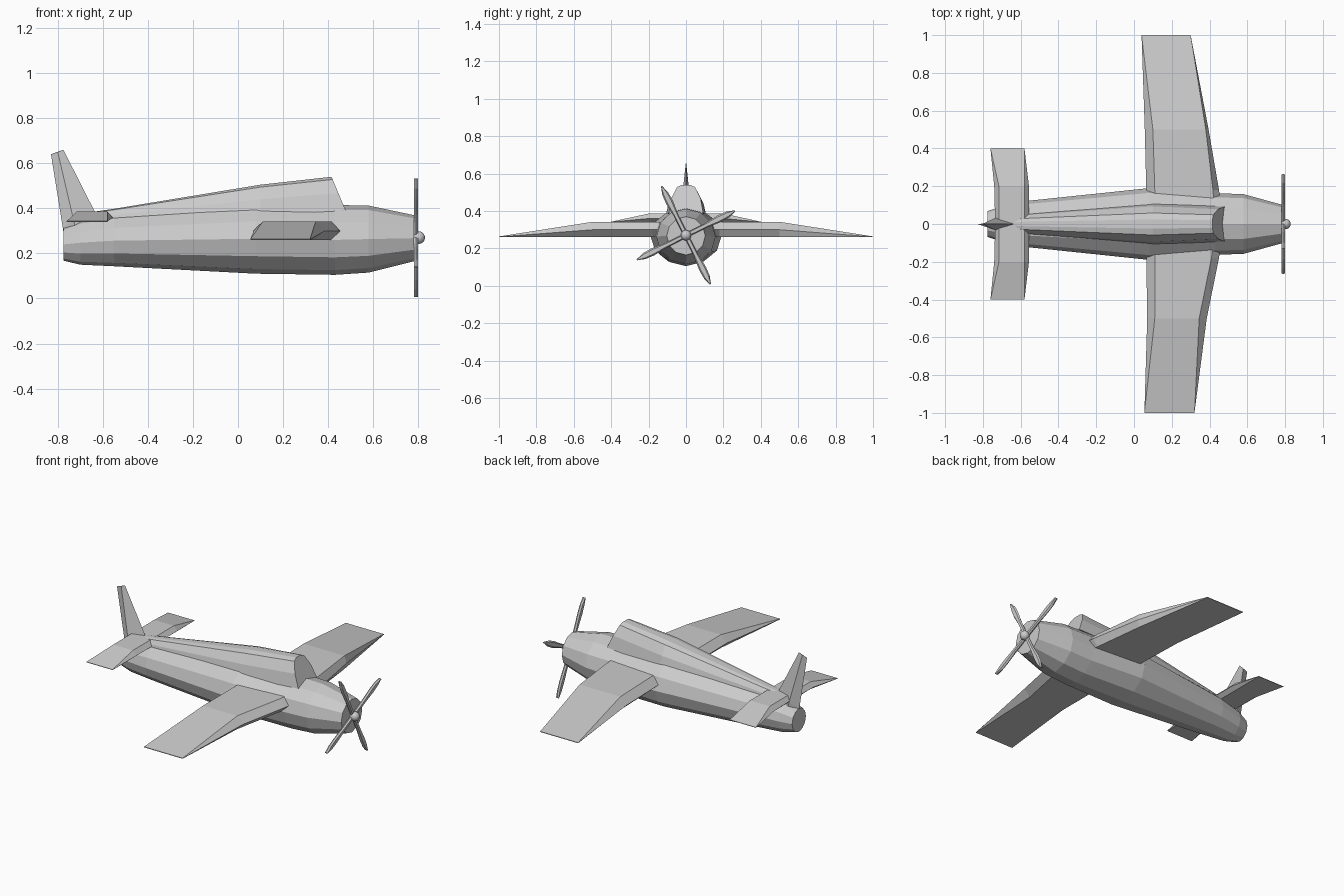
import bpy, bmesh, math
from mathutils import Matrix, Vector

if "Cube" in bpy.data.objects:
    bpy.data.objects.remove(bpy.data.objects["Cube"])


def finish(name, bm):
    bmesh.ops.remove_doubles(bm, verts=bm.verts, dist=0.0005)
    bmesh.ops.recalc_face_normals(bm, faces=bm.faces)
    me = bpy.data.meshes.new(name)
    bm.to_mesh(me)
    bm.free()
    ob = bpy.data.objects.new(name, me)
    bpy.context.collection.objects.link(ob)
    return ob


def loft(name, sections):
    """Skin closed sections with equal point counts and cap both ends."""
    bm = bmesh.new()
    rings = [[bm.verts.new(p) for p in s] for s in sections]
    n = len(rings[0])
    for a, b in zip(rings, rings[1:]):
        for i in range(n):
            j = (i + 1) % n
            bm.faces.new((a[i], a[j], b[j], b[i]))
    bm.faces.new(rings[0])
    bm.faces.new(rings[-1])
    return finish(name, bm)


# Fuselage: x, half width, bottom, top
body = [(-0.775, 0.068, 0.168, 0.312), (-0.70, 0.095, 0.15, 0.345),
        (-0.55, 0.124, 0.143, 0.37), (0.08, 0.19, 0.11, 0.42),
        (0.43, 0.163, 0.105, 0.415), (0.58, 0.158, 0.115, 0.412),
        (0.78, 0.103, 0.165, 0.37)]
rings = []
for x, w, lo, hi in body:
    c, r = (lo + hi) / 2, (hi - lo) / 2
    rings.append([(x, w * math.sin(k * math.pi / 6), c - r * math.cos(k * math.pi / 6))
                  for k in range(12)])
loft("fuselage", rings)


# Raised spine ending in the sloping windshield: x top, x base, half width, top, base
spine = [(-0.66, -0.66, 0.045, 0.382, 0.33), (-0.55, -0.55, 0.058, 0.398, 0.34),
         (0.10, 0.10, 0.11, 0.505, 0.37), (0.415, 0.478, 0.092, 0.54, 0.39)]
rings = []
for xt, xb, w, hi, lo in spine:
    half = [(w, 0.0), (w * 0.85, 0.52), (w * 0.53, 0.92), (w * 0.22, 1.0)]
    pts = half + [(-y, t) for y, t in reversed(half)]
    rings.append([(xb + (xt - xb) * t, y, lo + (hi - lo) * t) for y, t in pts])
loft("cockpit_spine", rings)


def wing_section(y, te, rear, front, le, bottom, mid, top):
    return [(te, y, mid), (rear, y, top), (front, y, top),
            (le, y, mid), (front, y, bottom), (rear, y, bottom)]


# Main wings, with slightly different sweep on each side
for name, s, rows in (
    ("wing_rear_side", 1, [(0, 0.065, 0.11, 0.43, 0.475), (0.18, 0.065, 0.11, 0.418, 0.45),
                           (0.5, 0.057, 0.10, 0.38, 0.395), (1, 0.04, 0.04, 0.30, 0.30)]),
    ("wing_front_side", -1, [(0, 0.065, 0.11, 0.43, 0.475), (0.18, 0.065, 0.11, 0.41, 0.45),
                             (0.5, 0.07, 0.11, 0.345, 0.385), (1, 0.055, 0.055, 0.32, 0.32)])):
    loft(name, [wing_section(s * y, a, b, c, d, *((0.26, 0.262, 0.264) if y == 1
                else (0.26, 0.30, 0.342))) for y, a, b, c, d in rows])

# Tailplane
rows = [(0, -0.735, -0.715, -0.58, -0.555), (0.2, -0.74, -0.715, -0.58, -0.556),
        (0.4, -0.76, -0.76, -0.58, -0.58)]
spans = [(-1, r) for r in reversed(rows)] + [(1, r) for r in rows[1:]]
loft("tailplane", [wing_section(s * y, a, b, c, d, *((0.34, 0.341, 0.343) if y == 0.4
     else (0.34, 0.36, 0.386))) for s, (y, a, b, c, d) in spans])

# Tail fin: z and x of trailing edge, thickest point and leading edge, half thickness
loft("tail_fin", [[(t, 0, zt), (m, h, (zt + zl) / 2), (l, 0, zl), (m, -h, (zt + zl) / 2)]
     for t, m, l, zt, zl, h in [(-0.773, -0.72, -0.61, 0.28, 0.33, 0.036),
                                (-0.777, -0.73, -0.638, 0.31, 0.39, 0.034),
                                (-0.83, -0.80, -0.775, 0.64, 0.66, 0.002)]])

# Propeller blades around the hub
hub = Vector((0.79, 0, 0.27))
outline = [(0.0, 0.012), (0.12, 0.013), (0.2, 0.02), (0.25, 0.017), (0.293, 0.003)]
for k in range(4):
    turn = Matrix.Translation(hub) @ Matrix.Rotation(math.radians(26.5 + 90 * k), 4, 'X')
    loft(f"propeller_blade_{k + 1}", [[turn @ Vector(p) for p in (
        (-0.009, r, -w * 0.6), (-0.009, r, w * 0.6), (0, r, w),
        (0.009, r, w * 0.6), (0.009, r, -w * 0.6), (0, r, -w))] for r, w in outline])

# Spinner and shaft
bm = bmesh.new()
bmesh.ops.create_uvsphere(bm, u_segments=12, v_segments=8, radius=0.028,
                          matrix=Matrix.Translation((0.802, 0, 0.27)))
ob = finish("spinner", bm)
ob.data.shade_smooth()
